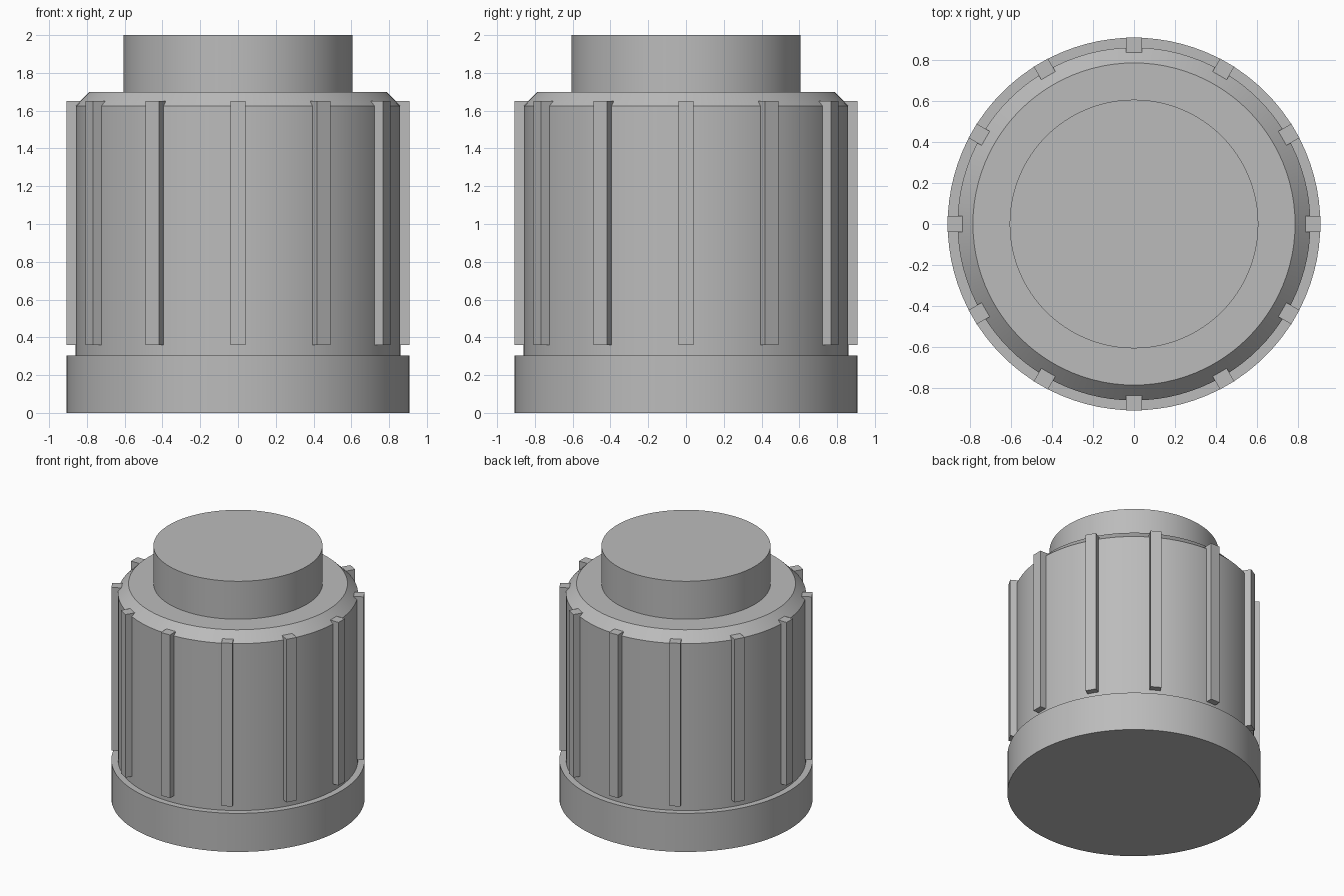
import bpy
import math

if "Cube" in bpy.data.objects:
    bpy.data.objects.remove(bpy.data.objects["Cube"])

RIB_COUNT = 12
RIB_INNER, RIB_OUTER, RIB_WIDTH = 0.835, 0.908, 0.08
RIB_BOTTOM, RIB_TOP = 0.36, 1.65

grey = bpy.data.materials.new("plain_grey")
grey.use_nodes = True
colour = (0.5, 0.5, 0.5, 1)
grey.diffuse_color = colour
grey.node_tree.nodes["Principled BSDF"].inputs["Base Color"].default_value = colour


def finish(name):
    obj = bpy.context.object
    obj.name = name
    obj.data.materials.append(grey)
    return obj


def cylinder(name, radius, bottom, top):
    bpy.ops.mesh.primitive_cylinder_add(
        vertices=96, radius=radius, depth=top - bottom,
        location=(0, 0, (bottom + top) / 2))
    obj = finish(name)
    bpy.ops.object.shade_smooth_by_angle(angle=math.radians(30))
    return obj


# Base collar, main barrel and top cap
cylinder("base_collar", 0.908, 0, 0.305)
barrel = cylinder("barrel", 0.86, 0.3, 1.70)
cylinder("top_cap", 0.606, 1.69, 2.0)

# Chamfered shoulder: pull the top rim in and add a ring below it
mesh = barrel.data
for v in mesh.vertices:
    if v.co.z > 0:
        v.co.z = 1.625 - barrel.location.z
bpy.ops.mesh.primitive_cone_add(
    vertices=96, radius1=0.86, radius2=0.785, depth=0.075,
    location=(0, 0, 1.6625))
finish("shoulder")
bpy.ops.object.shade_smooth_by_angle(angle=math.radians(30))

# Grip ribs spaced evenly around the barrel
for i in range(RIB_COUNT):
    angle = 2 * math.pi * i / RIB_COUNT
    middle = (RIB_INNER + RIB_OUTER) / 2
    bpy.ops.mesh.primitive_cube_add(
        size=1, rotation=(0, 0, angle),
        location=(middle * math.cos(angle), middle * math.sin(angle),
                  (RIB_BOTTOM + RIB_TOP) / 2))
    bpy.context.object.scale = (RIB_OUTER - RIB_INNER, RIB_WIDTH, RIB_TOP - RIB_BOTTOM)
    finish(f"grip_rib_{i + 1}")
